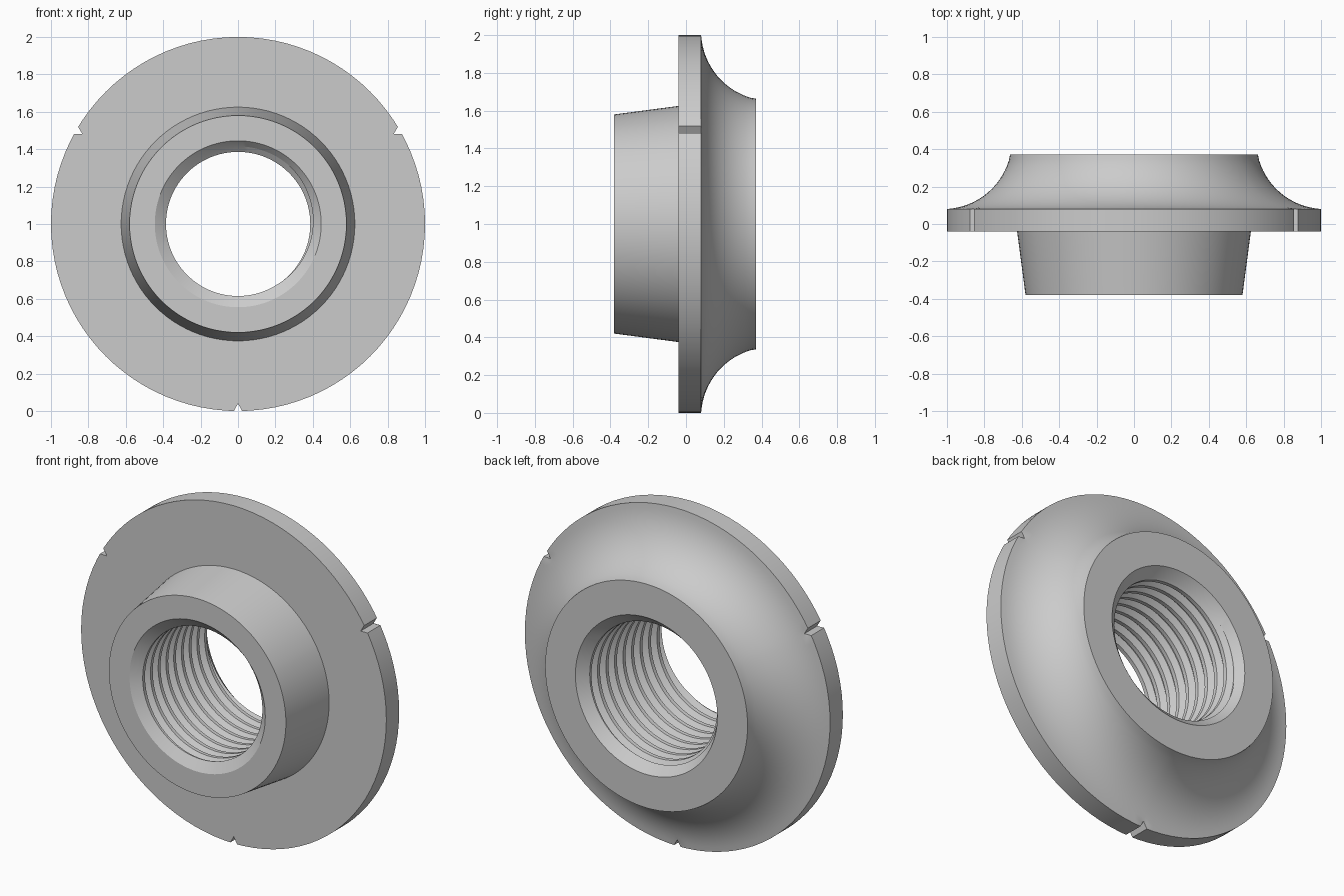
import bpy, bmesh, math

if "Cube" in bpy.data.objects:
    bpy.data.objects.remove(bpy.data.objects["Cube"])

TAU = 2 * math.pi
SEGMENTS = 96
CENTRE_Z = 1.0
PITCH, DEPTH = 0.076, 0.03          # internal thread
BORE_FRONT, BORE_BACK = -0.345, 0.32
NOTCHES = [math.radians(a) for a in (30, 150, 270)]
NOTCH_HALF, NOTCH_DEPTH = 0.022, 0.04

# Outer profile (radius, y): front boss, flange, concave flare, back face
outer = [(0.445, -0.38), (0.58, -0.38), (0.625, -0.04), (1.0, -0.04), (1.0, 0.08)]
cr, cy, rad = 1.02, 0.447, 0.367
for i in range(1, 17):
    a = math.radians(267 + (192 - 267) * i / 16)
    outer.append((cr + rad * math.cos(a), cy + rad * math.sin(a)))
outer[-1] = (0.663, 0.371)
outer.append((0.465, 0.371))

# One thread turn: (fraction of pitch, groove depth fraction)
turn = [(0.0, 0.0), (0.3, 0.0), (0.6, 1.0), (0.7, 1.0), (1.0, 0.0)]


def bore_radius(y, theta):
    f = (y / PITCH + theta / TAU) % 1.0
    groove = 0.0
    for (f0, d0), (f1, d1) in zip(turn, turn[1:]):
        if f0 <= f <= f1:
            groove = d0 + (d1 - d0) * (f - f0) / (f1 - f0)
            break
    t = (y - BORE_FRONT) / (BORE_BACK - BORE_FRONT)
    return 0.385 + 0.022 * t + DEPTH * groove


def column(theta):
    # Outer skin, clipped to the bottom of the rim notch
    limit = 1.0 - NOTCH_DEPTH if any(abs(theta - n) < 1e-6 for n in NOTCHES) else 1.0
    pts = [(min(r, limit), y) for r, y in outer]
    # Threaded bore, running from back to front along the helix
    for k in range(8, -8, -1):
        for f, _ in reversed(turn[:-1]):
            y = PITCH * (k + f - theta / TAU)
            y = max(BORE_FRONT, min(BORE_BACK, y))
            pts.append((bore_radius(y, theta), y))
    return pts


# Column angles, with extra ones at the notches
angles = [TAU * i / SEGMENTS for i in range(SEGMENTS + 1)]
angles = [a for a in angles if all(abs(a - n) > 1e-6 for n in NOTCHES)]
for n in NOTCHES:
    angles += [n - NOTCH_HALF, n, n + NOTCH_HALF]
angles.sort()

# Revolve the columns about the y axis
bm = bmesh.new()
cols = []
for a in angles:
    cols.append([bm.verts.new((r * math.cos(a), y, CENTRE_Z + r * math.sin(a)))
                 for r, y in column(a)])
for c0, c1 in zip(cols, cols[1:]):
    n = len(c0)
    for j in range(n):
        k = (j + 1) % n
        bm.faces.new((c0[j], c0[k], c1[k], c1[j]))
bmesh.ops.remove_doubles(bm, verts=bm.verts, dist=1e-5)
bmesh.ops.dissolve_degenerate(bm, edges=bm.edges, dist=1e-6)
bmesh.ops.recalc_face_normals(bm, faces=bm.faces)

mesh = bpy.data.meshes.new("threaded_flange")
bm.to_mesh(mesh)
bm.free()
flange = bpy.data.objects.new("threaded_flange", mesh)
bpy.context.collection.objects.link(flange)
bpy.context.view_layer.objects.active = flange
flange.select_set(True)
bpy.ops.object.shade_smooth_by_angle(angle=math.radians(25))
